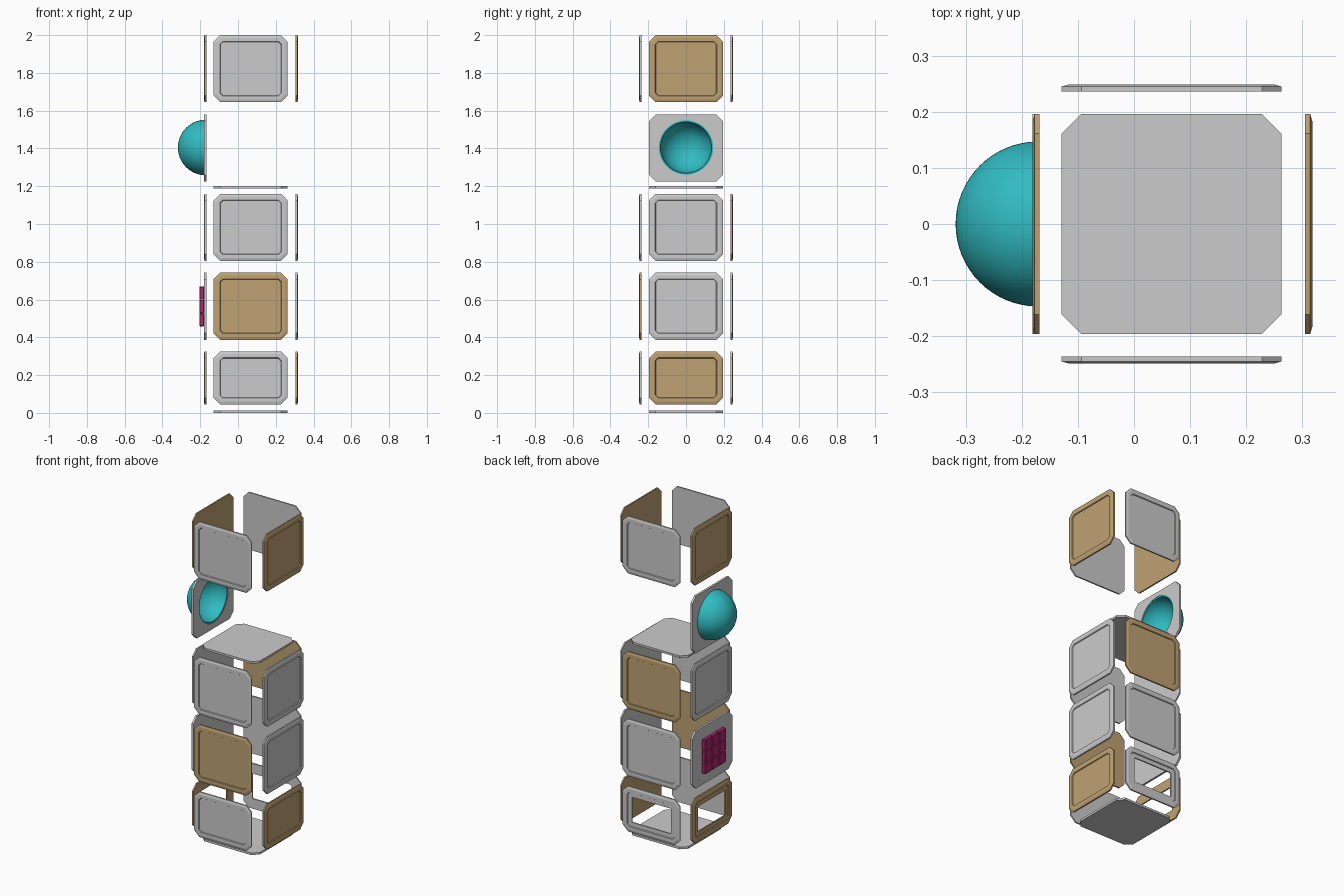
import bpy, bmesh, math
from mathutils import Matrix, Vector

if "Cube" in bpy.data.objects:
    bpy.data.objects.remove(bpy.data.objects["Cube"])

T = 0.013            # plate thickness
CX = 0.067           # centre of the stack in x
W = 0.392            # plate width


def material(name, rgb):
    m = bpy.data.materials.new(name)
    m.diffuse_color = (*rgb, 1)
    m.use_nodes = True
    m.node_tree.nodes["Principled BSDF"].inputs["Base Color"].default_value = m.diffuse_color
    return m


BROWN = material("bronze", (0.52, 0.36, 0.17))
TEAL = material("teal", (0.03, 0.50, 0.54))
PINK = material("magenta", (0.45, 0.02, 0.16))


def finish(name, bm, mat=None):
    bmesh.ops.recalc_face_normals(bm, faces=bm.faces)
    me = bpy.data.meshes.new(name)
    bm.to_mesh(me)
    bm.free()
    ob = bpy.data.objects.new(name, me)
    bpy.context.collection.objects.link(ob)
    if mat:
        me.materials.append(mat)
    return ob


def octagon(w, h, inset, cut=0.035):
    # Rectangle with chamfered corners, offset inwards
    c = cut - inset * (2 - math.sqrt(2))
    if c < 0.004:
        c = 0.004
    a, b = w / 2 - inset, h / 2 - inset
    return [(a, -b + c), (a, b - c), (a - c, b), (-a + c, b),
            (-a, b - c), (-a, -b + c), (-a + c, -b), (a - c, -b)]


PLAIN = [(0, 0), (0, T)]
PANEL = [(0, 0), (0, 0.009), (0.014, T), (0.033, T), (0.036, 0.008)]
WINDOW = PANEL + [(0.062, 0.008), (0.062, 0)]


def plate(name, w, h, rings, matrix, mat=None):
    # Stack of octagon rings (inset, depth); windows close back on themselves
    bm = bmesh.new()
    loops = [[bm.verts.new((u, v, d)) for u, v in octagon(w, h, i)] for i, d in rings]
    pairs = list(zip(loops, loops[1:]))
    if rings is WINDOW:
        pairs.append((loops[-1], loops[0]))
    else:
        bm.faces.new(loops[0])
        bm.faces.new(loops[-1])
    for p, q in pairs:
        for k in range(8):
            n = (k + 1) % 8
            bm.faces.new((p[k], p[n], q[n], q[k]))
    bm.transform(matrix)
    return finish(name, bm, mat)


# Outward direction and inner-face position of each side
SIDES = {
    "front": (Vector((0, -1, 0)), Vector((CX, -0.249 + T, 0))),
    "back": (Vector((0, 1, 0)), Vector((CX, 0.249 - T, 0))),
    "left": (Vector((-1, 0, 0)), Vector((-0.168, 0, 0))),
    "right": (Vector((1, 0, 0)), Vector((0.318 - T, 0, 0))),
}


def side_matrix(side, z):
    d, o = SIDES[side]
    up = Vector((0, 0, 1))
    m = Matrix((up.cross(d), up, d)).transposed().to_4x4()
    return Matrix.Translation(o + up * z) @ m


# Side panels, level by level: z range, then style and colour per side
LEVELS = [
    ("base", 0.045, 0.325, {"front": (PANEL, None), "right": (PANEL, BROWN),
                            "back": (WINDOW, None), "left": (WINDOW, BROWN)}),
    ("lower", 0.387, 0.742, {"front": (PANEL, BROWN), "right": (PANEL, None),
                             "back": (PANEL, None), "left": (PLAIN, None)}),
    ("middle", 0.805, 1.160, {"front": (PANEL, None), "right": (PANEL, None),
                              "back": (PANEL, BROWN), "left": (PANEL, None)}),
    ("dish", 1.225, 1.580, {"left": (PLAIN, None)}),
    ("top", 1.645, 2.000, {"front": (PANEL, None), "right": (PANEL, BROWN),
                           "back": (PANEL, None), "left": (PANEL, BROWN)}),
]
parts = {}
for level, z0, z1, sides in LEVELS:
    for side, (rings, mat) in sides.items():
        name = f"{level}_{side}_panel"
        parts[name] = plate(name, W, z1 - z0, rings, side_matrix(side, (z0 + z1) / 2), mat)

# Horizontal plates
for name, z in (("floor_plate", 0), ("deck_plate", 1.2 - T)):
    plate(name, W, W, PLAIN, Matrix.Translation((CX, 0, z)))

# Round opening in the dish panel
DZ, R = 1.405, 0.147
bm = bmesh.new()
bmesh.ops.create_cone(bm, cap_ends=True, segments=64, radius1=R - 0.003, radius2=R - 0.003, depth=0.1,
                      matrix=Matrix.Translation((-0.172, 0, DZ)) @ Matrix.Rotation(math.pi / 2, 4, 'Y'))
cutter = finish("dish_hole_cutter", bm)
cutter.hide_render = True
cutter.display_type = 'WIRE'
hole = parts["dish_left_panel"].modifiers.new("hole", 'BOOLEAN')
hole.operation = 'DIFFERENCE'
hole.object = cutter
hole.solver = 'EXACT'

# Hollow dome: arc profile out and back, spun about the x axis
bm = bmesh.new()
N = 16
outer = [(-R * math.sin(a), R * math.cos(a)) for a in (math.pi / 2 * k / N for k in range(N + 1))]
inner = [(x * 0.92, r * 0.92) for x, r in reversed(outer)]
vs = [bm.verts.new((-0.171 + x, 0, DZ + r)) for x, r in outer + inner]
es = [bm.edges.new(p) for p in zip(vs, vs[1:] + vs[:1])]
es = [e for k, e in enumerate(es) if k != N]      # no edge along the axis
bmesh.ops.spin(bm, geom=vs + es, cent=(0, 0, DZ), axis=(1, 0, 0),
               angle=2 * math.pi, steps=64, use_merge=True)
bmesh.ops.remove_doubles(bm, verts=bm.verts, dist=1e-5)
dome = finish("dome", bm, TEAL)
bpy.context.view_layer.objects.active = dome
dome.select_set(True)
bpy.ops.object.shade_smooth_by_angle(angle=math.radians(35))

# Grid of bevelled tiles on the lower left panel
bm = bmesh.new()
TW, TH, D = 0.068, 0.071, 0.026
for i in range(3):
    for j in range(3):
        m = Matrix.Translation((-0.205 + D / 2, (i - 1) * TW, 0.5635 + (j - 1) * TH))
        bmesh.ops.create_cube(bm, size=1, matrix=m @ Matrix.Diagonal((D, TW - 0.001, TH - 0.001, 1)))
bmesh.ops.bevel(bm, geom=bm.edges[:], offset=0.004, segments=1, affect='EDGES')
finish("tile_array", bm, PINK)
